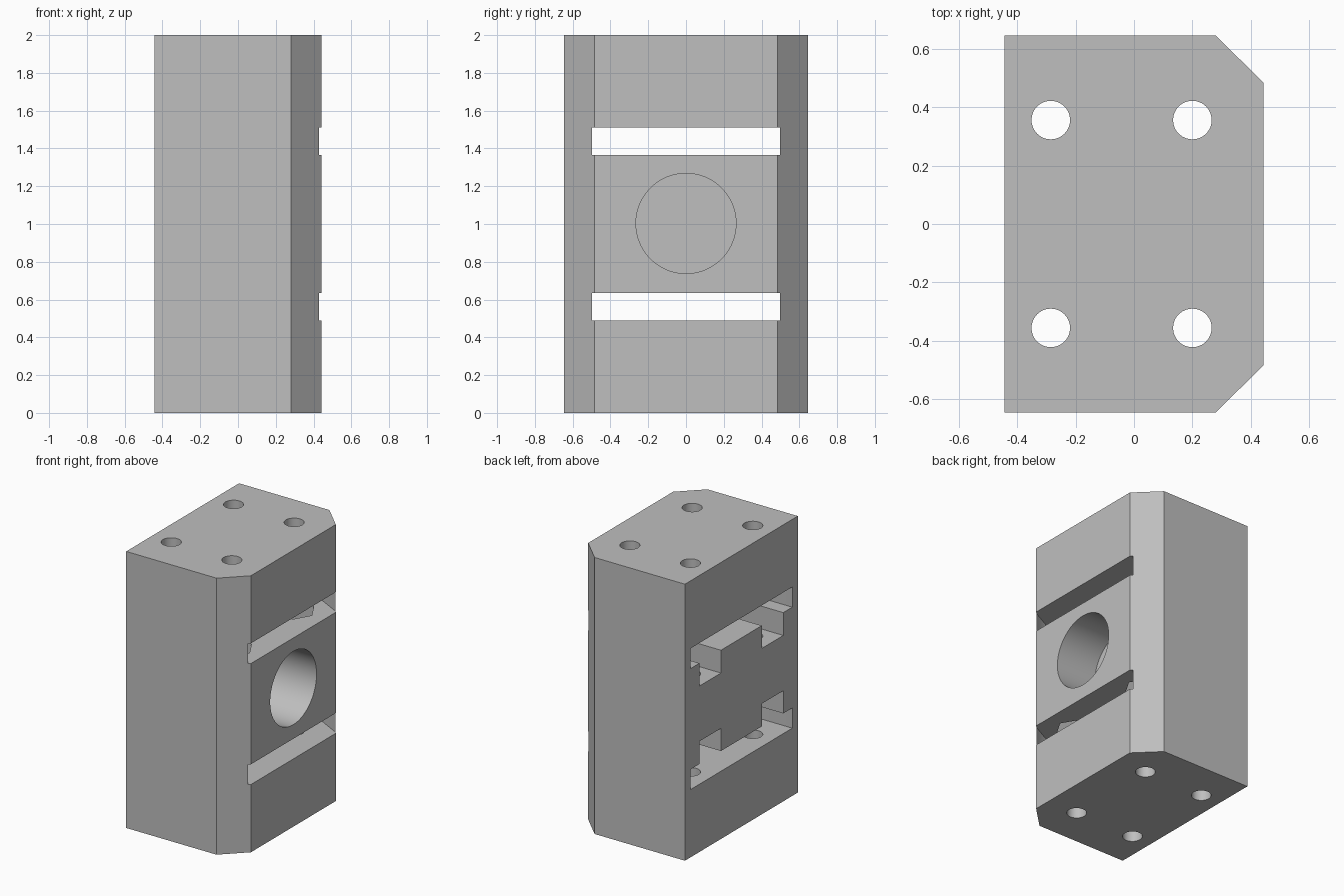
import bpy
import bmesh
import math
from mathutils import Matrix

cube = bpy.data.objects.get("Cube")
if cube:
    bpy.data.objects.remove(cube, do_unlink=True)

grey = bpy.data.materials.new("plain grey")
grey.use_nodes = True
colour = (0.52, 0.52, 0.52, 1)
grey.diffuse_color = colour
grey.node_tree.nodes["Principled BSDF"].inputs["Base Color"].default_value = colour


def make_object(name, bm):
    bmesh.ops.recalc_face_normals(bm, faces=bm.faces)
    mesh = bpy.data.meshes.new(name)
    bm.to_mesh(mesh)
    bm.free()
    mesh.materials.append(grey)
    obj = bpy.data.objects.new(name, mesh)
    bpy.context.collection.objects.link(obj)
    return obj


def prism(name, outline, z0, z1):
    """Extrude a flat xy outline between two heights."""
    bm = bmesh.new()
    face = bm.faces.new([bm.verts.new((x, y, z0)) for x, y in outline])
    new = bmesh.ops.extrude_face_region(bm, geom=[face])["geom"]
    verts = [v for v in new if isinstance(v, bmesh.types.BMVert)]
    bmesh.ops.translate(bm, verts=verts, vec=(0, 0, z1 - z0))
    return make_object(name, bm)


def cylinder(name, radius, depth, matrix, sides=64):
    bm = bmesh.new()
    bmesh.ops.create_cone(bm, cap_ends=True, segments=sides, radius1=radius,
                          radius2=radius, depth=depth, matrix=matrix)
    return make_object(name, bm)


def mirrored(half):
    """Close a half outline by reflecting it in y."""
    return half + [(x, -y) for x, y in reversed(half)]


# Chamfered block
block = prism("holder_block", mirrored([(-0.443, 0.645), (0.28, 0.645), (0.443, 0.485)]), 0, 2)
cutters = []

# Wide slots that narrow towards the bored side
slot = mirrored([(-0.6, 0.582), (0.27, 0.582), (0.44, 0.493), (0.6, 0.493)])
for z0 in (0.49, 1.365):
    cutters.append(prism("slot_cutter", slot, z0, z0 + 0.146))

# Nut channels with a hexagonal end, opening off each slot
hole_y, nut_r = 0.356, 0.142
flat = nut_r * math.sqrt(3) / 2
for side in (-1, 1):
    y = side * hole_y
    channel = [(-0.6, y - flat), (0.2 + nut_r / 2, y - flat), (0.2 + nut_r, y),
               (0.2 + nut_r / 2, y + flat), (-0.6, y + flat)]
    for z0, z1 in ((0.56, 0.8), (1.2, 1.44)):
        cutters.append(prism("nut_channel_cutter", channel, z0, z1))
    # Vertical bolt holes
    for x in (-0.285, 0.2):
        cutters.append(cylinder("bolt_hole_cutter", 0.066, 2.4,
                                Matrix.Translation((x, y, 1)), 48))

# Blind round bore
turn = Matrix.Rotation(math.pi / 2, 4, "Y")
cutters.append(cylinder("bore_cutter", 0.265, 0.6,
                        Matrix.Translation((0.418, 0, 1.003)) @ turn, 96))

# Cut everything out of the block
for cutter in cutters:
    cutter.hide_render = True
    mod = block.modifiers.new("cut", "BOOLEAN")
    mod.operation = "DIFFERENCE"
    mod.solver = "EXACT"
    mod.object = cutter

bpy.ops.object.select_all(action="DESELECT")
block.select_set(True)
bpy.context.view_layer.objects.active = block
for mod in list(block.modifiers):
    bpy.ops.object.modifier_apply(modifier=mod.name)
for cutter in cutters:
    bpy.data.objects.remove(cutter, do_unlink=True)
bpy.ops.object.shade_smooth_by_angle(angle=math.radians(30))
